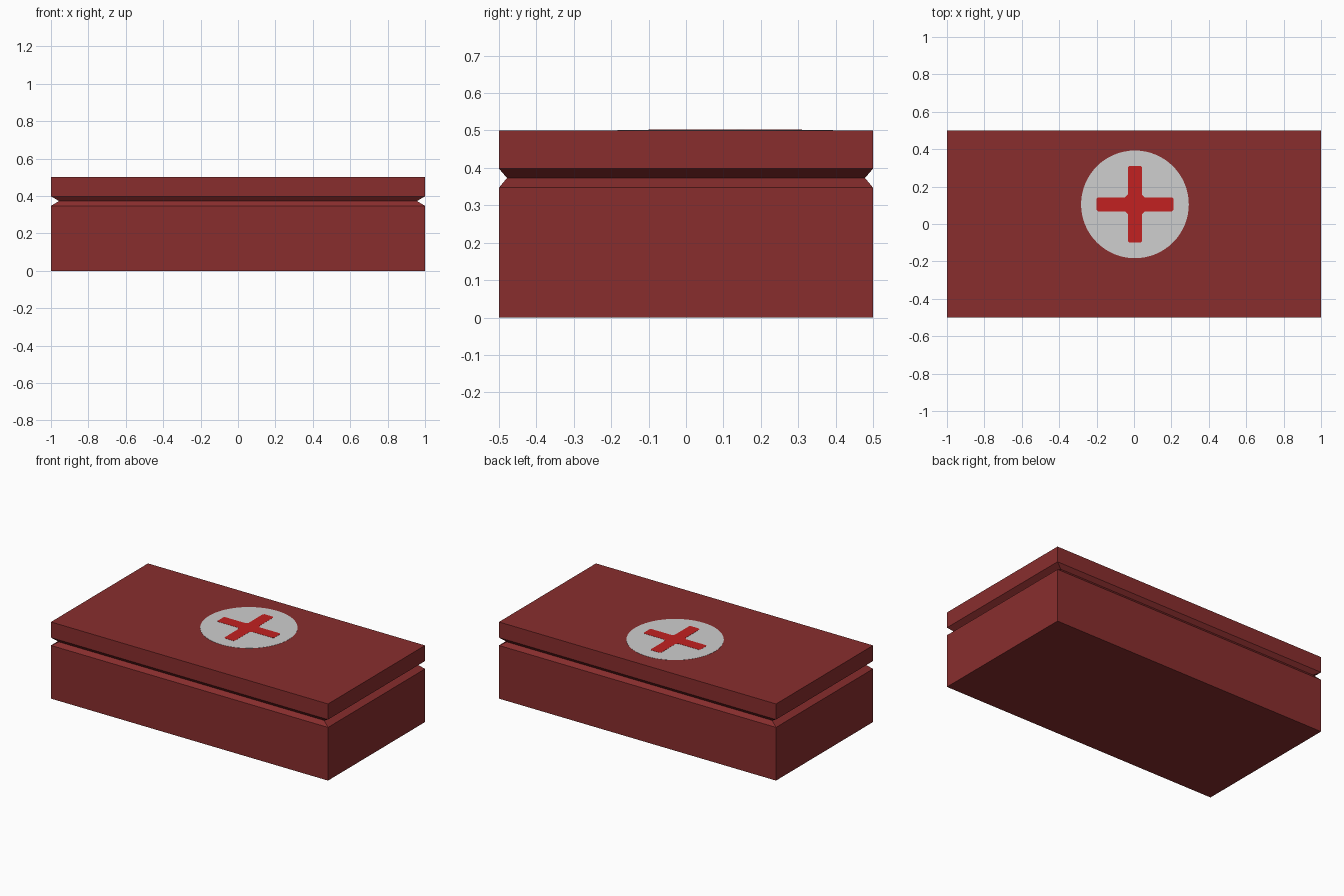
import bpy
import bmesh
import math

if "Cube" in bpy.data.objects:
    bpy.data.objects.remove(bpy.data.objects["Cube"])


def material(name, rgb):
    m = bpy.data.materials.new(name)
    m.diffuse_color = (*rgb, 1.0)
    m.use_nodes = True
    m.node_tree.nodes["Principled BSDF"].inputs["Base Color"].default_value = m.diffuse_color
    return m


def loft(name, rings, mat):
    """Join stacked rings of points into one closed solid."""
    bm = bmesh.new()
    loops = [[bm.verts.new(p) for p in ring] for ring in rings]
    n = len(loops[0])
    for a, b in zip(loops, loops[1:]):
        for i in range(n):
            j = (i + 1) % n
            bm.faces.new((a[i], a[j], b[j], b[i]))
    bm.faces.new(loops[0][::-1])
    bm.faces.new(loops[-1])
    bmesh.ops.recalc_face_normals(bm, faces=bm.faces)
    mesh = bpy.data.meshes.new(name)
    bm.to_mesh(mesh)
    bm.free()
    mesh.materials.append(mat)
    obj = bpy.data.objects.new(name, mesh)
    bpy.context.collection.objects.link(obj)
    return obj


def plate(name, outline, z0, z1, mat):
    cx, cy = 0.005, 0.105
    return loft(name, [[(cx + x, cy + y, z) for x, y in outline] for z in (z0, z1)], mat)


dark_red = material("dark red", (0.25, 0.027, 0.027))
light_grey = material("light grey", (0.62, 0.62, 0.62))
bright_red = material("bright red", (0.54, 0.015, 0.015))

# Case: box with a V groove between base and lid
profile = [(1.0, 0.0), (1.0, 0.347), (0.957, 0.373), (1.0, 0.398), (1.0, 0.5)]
corners = [(-1, -0.5), (1, -0.5), (1, 0.5), (-1, 0.5)]
loft("case", [[(x * s, y * s, z) for x, y in corners] for s, z in profile], dark_red)

# Round badge painted on the lid
circle = [(0.288 * math.cos(math.tau * i / 64), 0.288 * math.sin(math.tau * i / 64))
          for i in range(64)]
plate("badge_disc", circle, 0.499, 0.501, light_grey)

# Cross on the badge: one quarter outline turned four times
L, w, f, c = 0.205, 0.038, 0.014, 0.008
quarter = [(L, w - c), (L - c, w), (w + f, w), (w, w + f), (w, L - c), (w - c, L)]
cross = []
for k in range(4):
    co, si = round(math.cos(k * math.pi / 2)), round(math.sin(k * math.pi / 2))
    cross += [(x * co - y * si, x * si + y * co) for x, y in quarter]
plate("badge_cross", cross, 0.5, 0.502, bright_red)
